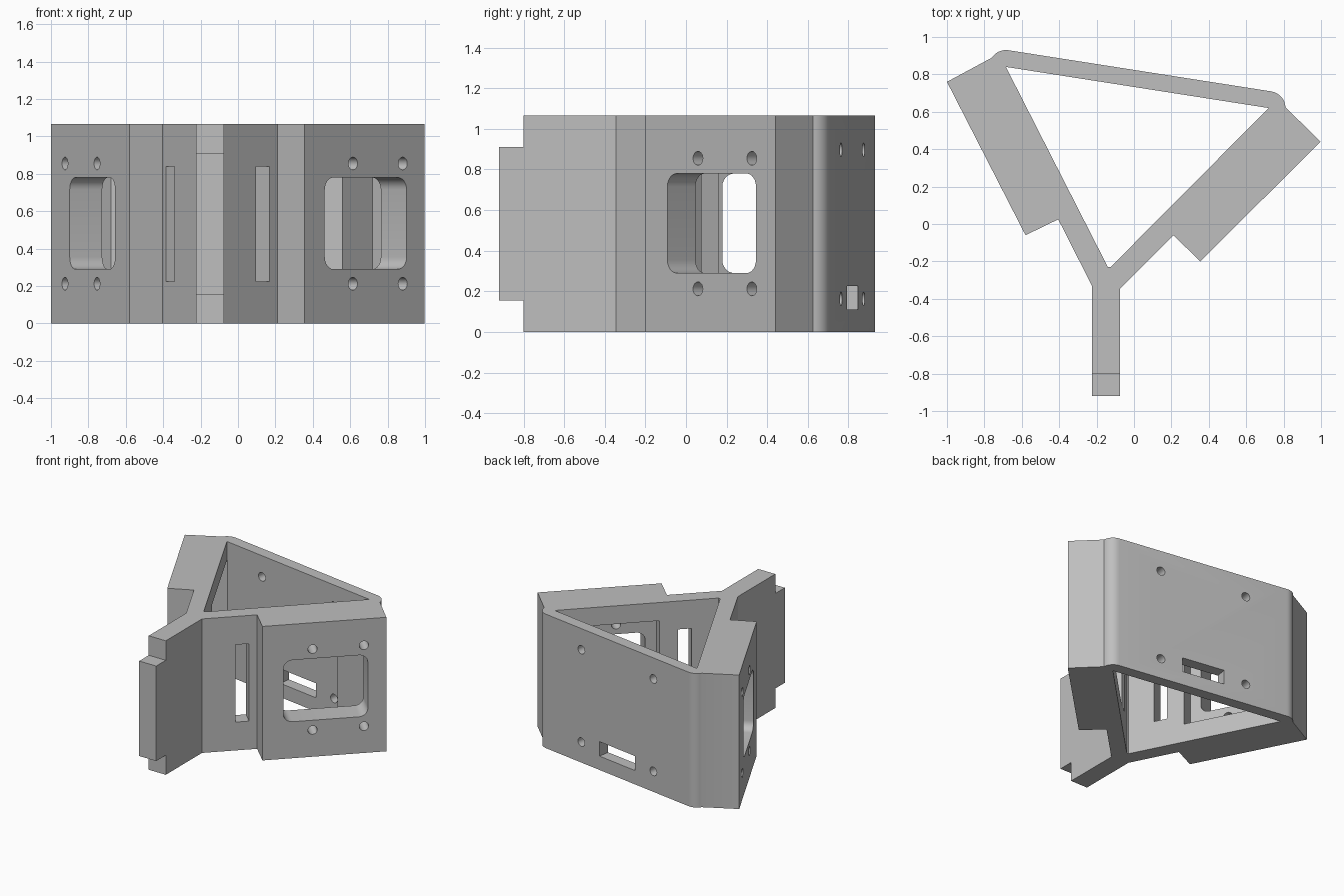
import bpy, bmesh, math
from mathutils import Vector

if "Cube" in bpy.data.objects:
    bpy.data.objects.remove(bpy.data.objects["Cube"])

H = 1.065
MID = 0.535

grey = bpy.data.materials.new("plain grey")
grey.use_nodes = True
colour = (0.52, 0.52, 0.52, 1)
grey.diffuse_color = colour
grey.node_tree.nodes["Principled BSDF"].inputs["Base Color"].default_value = colour


def arc(cx, cy, r, start, end, n):
    """Points on a circular arc, angles in degrees."""
    angles = [math.radians(start + (end - start) * i / n) for i in range(n + 1)]
    return [(cx + r * math.cos(a), cy + r * math.sin(a)) for a in angles]


def circle(cx, cy, r=0.034, n=24):
    return arc(cx, cy, r, 0, 360, n)[:-1]


def rect(a, b, c, d, r=0):
    """Rectangle a..b by c..d, with optional rounded corners."""
    if not r:
        return [(a, c), (b, c), (b, d), (a, d)]
    corners = [(b - r, d - r), (a + r, d - r), (a + r, c + r), (b - r, c + r)]
    return [p for i, (x, y) in enumerate(corners)
            for p in arc(x, y, r, 90 * i, 90 * i + 90, 6)]


def prism(name, pts, lo, hi, place):
    """Extrude a profile from lo to hi, through a placing function."""
    bm = bmesh.new()
    bottom = [bm.verts.new(place(p, q, lo)) for p, q in pts]
    top = [bm.verts.new(place(p, q, hi)) for p, q in pts]
    bm.faces.new(bottom)
    bm.faces.new(top)
    for i in range(len(pts)):
        j = (i + 1) % len(pts)
        bm.faces.new((bottom[i], bottom[j], top[j], top[i]))
    bmesh.ops.recalc_face_normals(bm, faces=bm.faces)
    mesh = bpy.data.meshes.new(name)
    bm.to_mesh(mesh)
    bm.free()
    mesh.materials.append(grey)
    ob = bpy.data.objects.new(name, mesh)
    bpy.context.collection.objects.link(ob)
    return ob


def upright(x, y, z):
    return Vector((x, y, z))


def wall(start, end, inward):
    """Placing function: distance along a wall, height, depth into it."""
    o = Vector((*start, 0))
    u = (Vector((*end, 0)) - o).normalized()
    n = Vector((-u.y, u.x, 0)) * inward
    return lambda s, z, d: o + u * s + n * d + Vector((0, 0, z))


# Bracket body: fork outline with a stem at the front and a rounded back wall
back_right, back_left = (-0.685, 0.84), (0.72, 0.62)
outline = [(-0.225, -0.92), (-0.075, -0.92), (-0.075, -0.345), (0.21, -0.06),
           (0.355, -0.20), (0.997, 0.44)]
outline += arc(*back_left, 0.09, 3, 81, 8)
outline += arc(*back_right, 0.09, 81, 147, 7)
outline += [(-1, 0.76), (-0.58, -0.06), (-0.405, 0.025), (-0.225, -0.33)]
body = prism("sensor_bracket", outline, 0, H, upright)

cutters = []


def cut(pts, lo, hi, place):
    ob = prism("cutter", pts, lo, hi, place)
    ob.hide_render = True
    cutters.append(ob)


# Triangular cavity
cut([back_right, (-0.14, -0.23), (-0.125, -0.23), back_left], -0.1, H + 0.1, upright)

# Notches that leave a narrower tongue on the stem
for lo, hi in ((-0.1, 0.155), (0.91, H + 0.1)):
    cut(rect(-0.3, 0, -1, -0.80), lo, hi, upright)

# Angled blocks: inner pocket, rounded window, screw holes, strap slot
sides = ((wall((0.997, 0.44), (0.355, -0.20), -1), 0.135),
         (wall((-1, 0.76), (-0.58, -0.06), 1), 0.22))
for side, window_start in sides:
    cut(rect(0.073, 0.835, MID - 0.385, MID + 0.385), 0.195, 0.322, side)
    cut(rect(window_start, 0.753, 0.29, 0.78, 0.065), -0.1, 0.25, side)
    for s in (0.164, 0.54):
        for z in (0.212, 0.855):
            cut(circle(s, z), -0.1, 0.25, side)
    cut(rect(0.97, 1.07, 0.225, 0.84), 0.12, 0.42, side)

# Back wall: four screw holes and a cable slot
back = wall((0, 0.822), (1, 0.666), -1)
for x in (-0.33, 0.39):
    for z in (0.163, 0.897):
        cut(circle(x, z), -0.06, 0.14, back)
cut(rect(-0.147, 0.208, 0.11, 0.225), -0.06, 0.14, back)

# Apply every cut, then drop the cutters
for c in cutters:
    mod = body.modifiers.new("cut", "BOOLEAN")
    mod.operation = "DIFFERENCE"
    mod.solver = "EXACT"
    mod.object = c
bpy.context.view_layer.update()
graph = bpy.context.evaluated_depsgraph_get()
finished = bpy.data.meshes.new_from_object(body.evaluated_get(graph))
body.modifiers.clear()
body.data = finished
for c in cutters:
    bpy.data.objects.remove(c)

# Smooth the curves, keep edges crisp
for ob in bpy.context.selected_objects:
    ob.select_set(False)
body.select_set(True)
bpy.context.view_layer.objects.active = body
bpy.ops.object.shade_smooth_by_angle(angle=math.radians(25))
